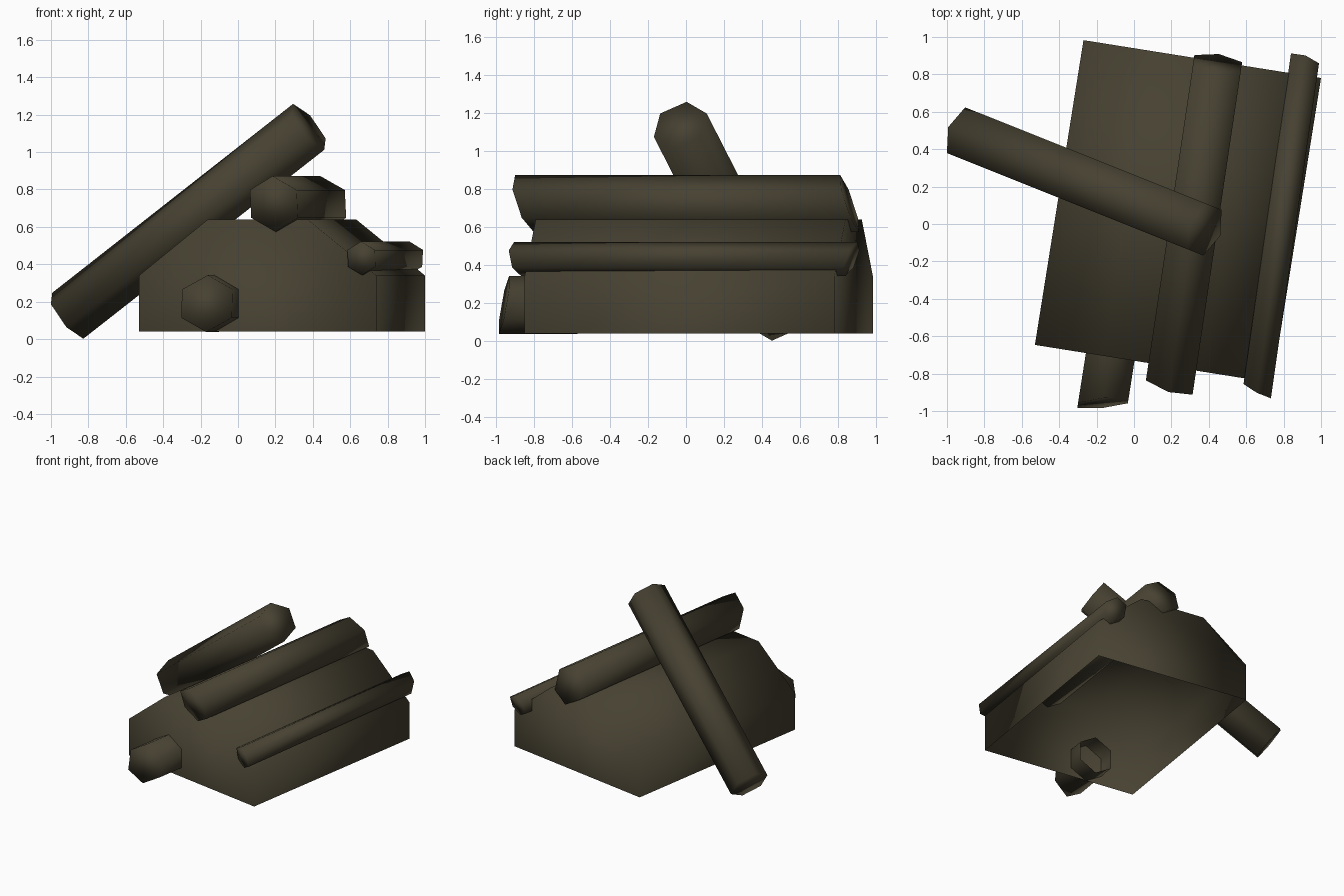
import bpy, math
from mathutils import Vector

if "Cube" in bpy.data.objects:
    bpy.data.objects.remove(bpy.data.objects["Cube"])

wood = bpy.data.materials.new("dark olive brown wood")
wood.diffuse_color = (0.062, 0.053, 0.031, 1)
wood.use_nodes = True
wood.node_tree.nodes["Principled BSDF"].inputs["Base Color"].default_value = wood.diffuse_color


def make(name, verts, faces):
    me = bpy.data.meshes.new(name)
    me.from_pydata(verts, [], faces)
    me.materials.append(wood)
    me.shade_smooth()
    ob = bpy.data.objects.new(name, me)
    bpy.context.collection.objects.link(ob)
    return ob


def log(name, start, end, r, skew_a=(0, 0), skew_b=(0, 0), cap_end=True):
    """Six-sided log with a corner on top; skews are (side, up) slopes of the cut ends."""
    a, b = Vector(start), Vector(end)
    d = (b - a).normalized()
    side = d.cross(Vector((0, 0, 1))).normalized()
    up = side.cross(d)
    verts = []
    for c, (ks, ku) in ((a, skew_a), (b, skew_b)):
        for i in range(6):
            t = math.radians(60 * i + 90)
            s, u = r * math.cos(t), r * math.sin(t)
            verts.append(c + side * s + up * u + d * (ks * s + ku * u))
    faces = [(i, (i + 1) % 6, (i + 1) % 6 + 6, i + 6) for i in range(6)]
    faces.append(tuple(range(5, -1, -1)))
    if cap_end:
        faces.append(tuple(range(6, 12)))
    return make(name, verts, faces)


# Main stack: a gabled block, open underneath, turned slightly
profile = [(-0.643, 0.04), (-0.643, 0.34), (-0.27, 0.64),
           (0.27, 0.64), (0.643, 0.34), (0.643, 0.04)]
verts = [(x, y, z) for y in (-0.825, 0.825) for x, z in profile]
faces = [(i, i + 6, i + 7, i + 1) for i in range(5)]
faces += [(0, 1, 2, 3, 4, 5), (11, 10, 9, 8, 7, 6)]
faces = [tuple(reversed(f)) for f in faces]
stack = make("stack_body", verts, faces)
stack.location = (0.235, 0.067, 0)
stack.rotation_euler.z = math.radians(-9.06)

# Loose logs
log("top_log", (0.192, -0.85, 0.723), (0.447, 0.86, 0.723), 0.149, (-0.15, -0.33), (0, -0.33))
log("side_log", (0.66, -0.885, 0.432), (0.912, 0.87, 0.432), 0.09, (-0.35, -0.2), (-0.2, 0.35))
log("front_log", (-0.166, -0.957, 0.19), (-0.105, -0.57, 0.19), 0.152, (0.25, 0.18), cap_end=False)
log("leaning_log", (-0.91, 0.485, 0.125), (0.378, -0.03, 1.135), 0.152)
